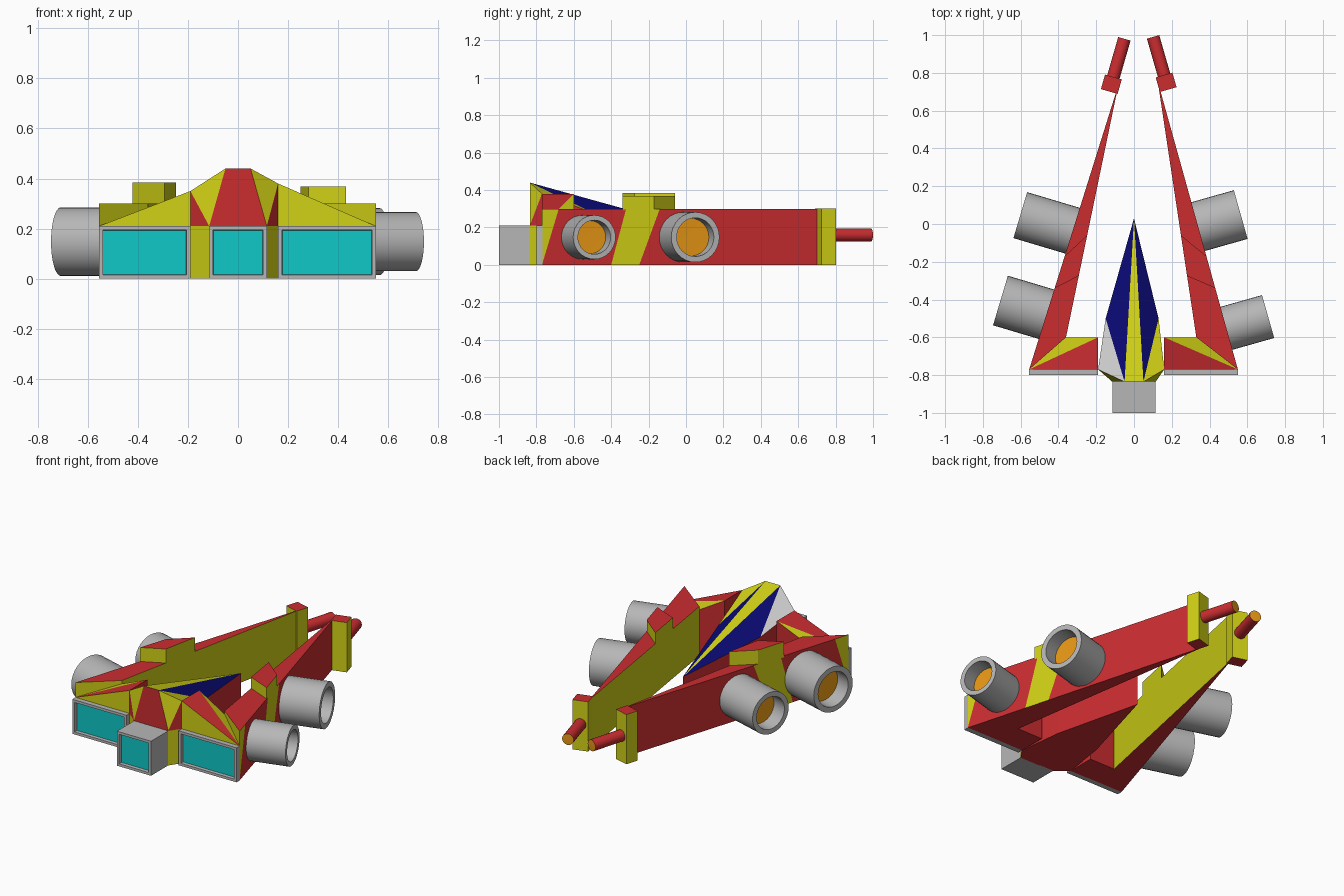
import bpy, bmesh, math
from mathutils import Vector, Matrix

if "Cube" in bpy.data.objects:
    bpy.data.objects.remove(bpy.data.objects["Cube"])


def material(name, rgb):
    m = bpy.data.materials.new(name)
    m.use_nodes = True
    m.diffuse_color = (*rgb, 1)
    m.node_tree.nodes["Principled BSDF"].inputs["Base Color"].default_value = (*rgb, 1)
    return m


MATS = [material("red", (.6, .026, .03)), material("yellow", (.64, .64, .008)),
        material("grey", (.47, .47, .47)), material("cyan", (.005, .58, .58)),
        material("navy", (.003, .003, .17)), material("white", (.62, .62, .62)),
        material("orange", (.8, .31, .007))]
RED, YELLOW, GREY, CYAN, NAVY, WHITE, ORANGE = range(len(MATS))


def finish(bm, name, smooth=False):
    """Turn a bmesh into a named object carrying the shared palette."""
    me = bpy.data.meshes.new(name)
    bm.to_mesh(me)
    bm.free()
    ob = bpy.data.objects.new(name, me)
    bpy.context.collection.objects.link(ob)
    for m in MATS:
        me.materials.append(m)
    if smooth:
        bpy.ops.object.select_all(action='DESELECT')
        ob.select_set(True)
        bpy.context.view_layer.objects.active = ob
        bpy.ops.object.shade_smooth_by_angle(angle=math.radians(35))
    return ob


def solid(name, points, faces):
    """Faceted solid from named corner points and (corners, colour) faces."""
    bm = bmesh.new()
    v = {k: bm.verts.new(p) for k, p in points.items()}
    for corners, colour in faces:
        bm.faces.new([v[k] for k in corners.split()]).material_index = colour
    bmesh.ops.recalc_face_normals(bm, faces=bm.faces)
    return finish(bm, name)


def prism(outline, z0, z1):
    bm = bmesh.new()
    base = bm.faces.new([bm.verts.new((x, y, z0)) for x, y in outline])
    top = bmesh.ops.extrude_face_region(bm, geom=[base])["geom"]
    bmesh.ops.translate(bm, vec=(0, 0, z1 - z0),
                        verts=[e for e in top if isinstance(e, bmesh.types.BMVert)])
    bmesh.ops.recalc_face_normals(bm, faces=bm.faces)
    return bm


def lathe(name, profile, colours, place, n=32):
    """Revolve (radius, height) rings about z; one colour per profile segment."""
    bm = bmesh.new()
    rings = [[bm.verts.new((r * math.cos(math.tau * i / n), r * math.sin(math.tau * i / n), h))
              for i in range(n)] for r, h in profile]
    for a, b, c in zip(rings, rings[1:], colours):
        for i in range(n):
            j = (i + 1) % n
            bm.faces.new((a[i], a[j], b[j], b[i])).material_index = c
    for ring, c in ((rings[0], colours[0]), (rings[-1], colours[-1])):
        bm.faces.new(ring).material_index = c
    bmesh.ops.recalc_face_normals(bm, faces=bm.faces)
    bm.transform(place)
    return finish(bm, name, True)


def intake(name, x0, x1, y0, y1):
    """Grey box with a framed, recessed cyan front."""
    bm = prism([(x0, y0), (x1, y0), (x1, y1), (x0, y1)], 0, .21)
    for f in bm.faces:
        f.material_index = GREY
    front = min(bm.faces, key=lambda f: f.calc_center_median().y)
    bmesh.ops.inset_region(bm, faces=[front], thickness=.022)
    bmesh.ops.inset_region(bm, faces=[front], thickness=.002, depth=-.02)
    front.material_index = CYAN
    finish(bm, name)


# Per side: sign, tip and root of wing, arm end, muzzle box centre, engines
SIDES = {
    "right": dict(s=-1, tip=-.555, root=-.19, inner=-.36, apex=.35, end=(-.088, .72),
                  box=(-.12, .74), block=.385,
                  engines=[(-.707, -.405, .137, .29), (-.602, .047, .127, .30)]),
    "left": dict(s=1, tip=.55, root=.16, inner=.33, apex=.38, end=(.13, .74),
                 box=(.17, .75), block=.368,
                 engines=[(.71, -.49, .118, .26), (.565, .05, .134, .26)]),
}

for side, d in SIDES.items():
    s, ex, ey = d["s"], *d["end"]
    tip, root, inner = d["tip"], d["root"], d["inner"]

    def outer_at(y):
        return (tip + (ex - tip) * (y + .77) / (ey + .77), y)

    def inner_at(y):
        return (inner + (ex - s * .002 - inner) * (y + .6) / (ey + .6), y)

    # Long tapering arm, cut along slanted planes for the painted bands
    bm = prism([(tip, -.77), outer_at(ey), inner_at(ey), (inner, -.6)], 0, .3)
    cuts = [(-.77, -.68), (-.4, -.32), (-.25, -.14)]
    for low, high in cuts:
        bmesh.ops.bisect_plane(bm, geom=bm.verts[:] + bm.edges[:] + bm.faces[:],
                               plane_co=(0, low, 0), plane_no=(0, .3, low - high))
    for f in bm.faces:
        c = f.calc_center_median()
        bands = sum(c.y > low + (high - low) * c.z / .3 for low, high in cuts)
        outside = f.normal.x * s > .3
        is_yellow = abs(f.normal.z) < .5 and (not outside or bands in (0, 2))
        f.material_index = YELLOW if is_yellow else RED
    finish(bm, side + "_arm")

    # Raised block on the arm and upright block at its end
    bm = prism([outer_at(-.34), outer_at(-.17), inner_at(-.06), inner_at(-.275)], .29, d["block"])
    for f in bm.faces:
        f.material_index = RED if abs(f.normal.z) > .5 else YELLOW
    finish(bm, side + "_arm_block")

    turn = Matrix.Translation((*d["box"], 0)) @ Matrix.Rotation(s * math.radians(16), 4, 'Z')
    bm = prism([(-.046, -.04), (.046, -.04), (.046, .04), (-.046, .04)], 0, .302)
    for f in bm.faces:
        f.material_index = RED if abs(f.normal.z) > .5 else YELLOW
    bm.transform(turn)
    finish(bm, side + "_muzzle_block")

    # Gun barrel with glowing end
    place = turn @ Matrix.Translation((0, .03, .16)) @ Matrix.Rotation(-math.pi / 2, 4, 'X')
    lathe(side + "_gun_barrel", [(.034, 0), (.034, .22), (.033, .2201)], [RED, ORANGE], place, 20)

    # Wing wedge joining the arm to the body
    solid(side + "_wing", {
        "t0": (tip, -.77, 0), "t": (tip, -.77, .21),
        "f0": (root, -.77, 0), "f": (root, -.77, d["apex"]),
        "r0": (root, -.6, 0), "r": (root, -.6, d["apex"]),
        "i0": (inner, -.6, 0), "i": (inner, -.6, .28)},
        [("t f f0 t0", YELLOW), ("t f r", RED), ("t r i", YELLOW), ("t i i0 t0", YELLOW),
         ("i r r0 i0", RED), ("f r r0 f0", RED), ("t0 f0 r0 i0", RED)])
    intake(side + "_wing_intake", *sorted((tip, root)), -.8, -.768)

    # Angled engine tubes, hollow with a glowing disc inside
    axis = Vector((s * .955, .285 if s < 0 else .27, 0))
    for where, (x, y, r, length) in zip(("front", "rear"), d["engines"]):
        place = Matrix.Translation((x, y, .148)) @ axis.to_track_quat('Z', 'Y').to_matrix().to_4x4()
        lathe(f"{side}_{where}_engine",
              [(r, -length), (r, 0), (r * .77, 0), (r * .75, -.09), (r * .2, -.091)],
              [GREY, GREY, GREY, ORANGE], place)

# Central faceted body with pointed canopy
points = {"T": (0, .03, .2), "T0": (0, .03, 0)}
faces = [("AR AL T", YELLOW), ("AR AL CL CR", RED), ("CR CL CL0 CR0", RED),
         ("T0 ER0 DR0 CR0 CL0 DL0 EL0", RED)]
for k, d, e, flank in (("R", SIDES["right"], -.15, WHITE), ("L", SIDES["left"], .13, YELLOW)):
    s, root = d["s"], d["root"]
    points.update({
        "A" + k: (s * .05, -.835, .44), "B" + k: (root, -.77, d["apex"]),
        "C" + k: (s * .115, -.835, .21), "C" + k + "0": (s * .115, -.835, 0),
        "D" + k: (root, -.77, .21), "D" + k + "0": (root, -.77, 0),
        "E" + k: (e, -.5, .28), "E" + k + "0": (e, -.5, 0)})
    for pattern, colour in (("A# E# T", NAVY), ("A# B# E#", flank), ("A# B# C#", YELLOW),
                            ("B# C# D#", RED), ("C# D# D#0 C#0", YELLOW),
                            ("B# E# E#0 D#0 D#", RED), ("T E# E#0 T0", RED)):
        faces.append((pattern.replace("#", k), colour))
solid("central_body", points, faces)

# Nose intake
intake("nose_intake", -.115, .115, -1, -.83)
